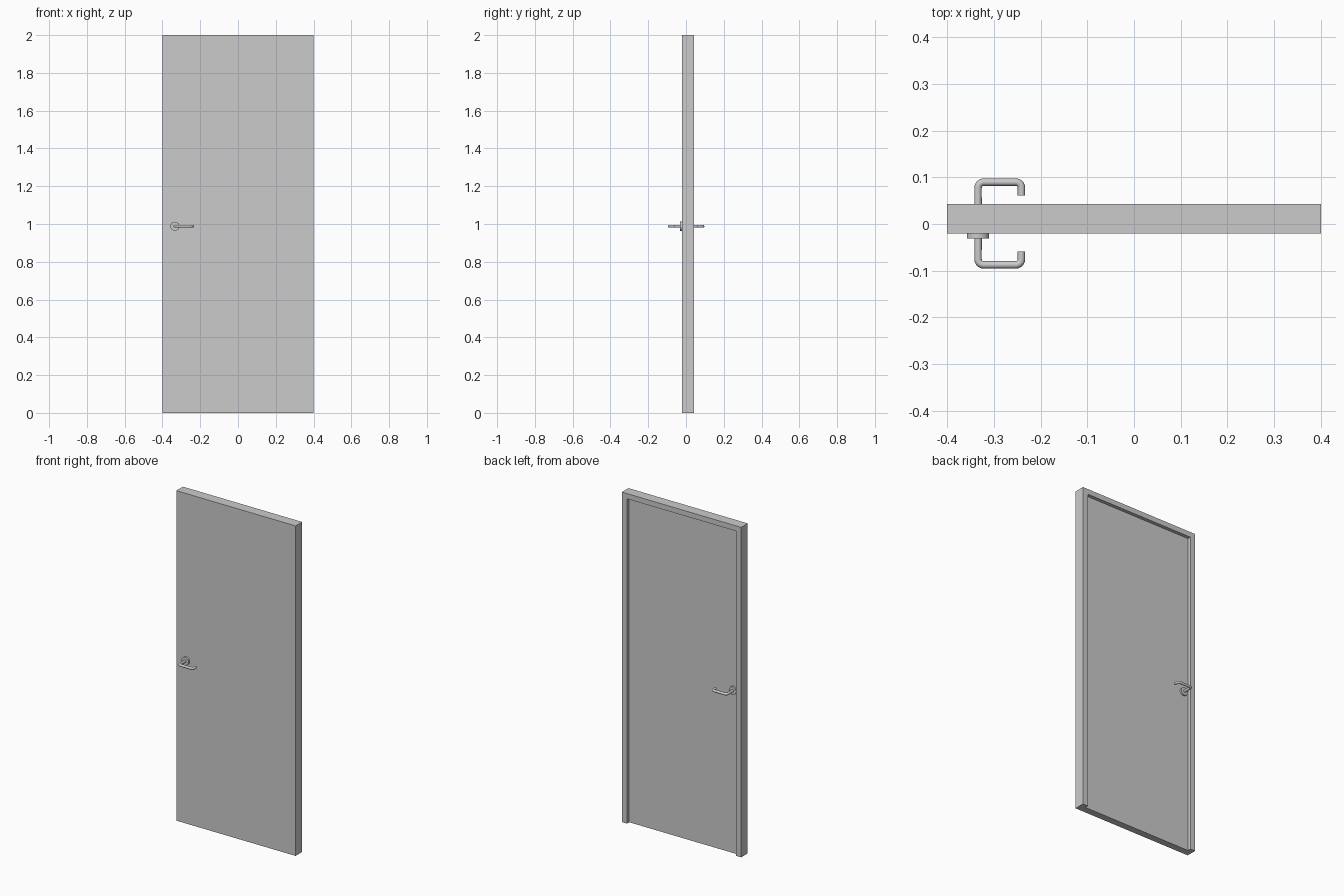
import bpy, math
from mathutils import Matrix, Vector

if "Cube" in bpy.data.objects:
    bpy.data.objects.remove(bpy.data.objects["Cube"])

HX, HZ = -0.334, 0.988            # handle axis
FRONT, PANEL_BACK, BACK = -0.02, 0.022, 0.043
MID = (FRONT + PANEL_BACK) / 2    # leaf mid-plane, handles mirror about it
INNER, TOP = 0.366, 1.968         # frame opening


def prism_from_profile(name, pts, y0, y1):
    """Extrude an x-z outline along y."""
    n = len(pts)
    verts = [(x, y, z) for y in (y0, y1) for x, z in pts]
    faces = [tuple(range(n)), tuple(range(2 * n - 1, n - 1, -1))]
    faces += [(i, i + n, (i + 1) % n + n, (i + 1) % n) for i in range(n)]
    me = bpy.data.meshes.new(name)
    me.from_pydata(verts, [], faces)
    ob = bpy.data.objects.new(name, me)
    bpy.context.collection.objects.link(ob)
    return ob


def smooth(ob):
    bpy.ops.object.select_all(action='DESELECT')
    bpy.context.view_layer.objects.active = ob
    ob.select_set(True)
    bpy.ops.object.shade_smooth_by_angle(angle=math.radians(40))


def fillet_path(corners, r, steps=6):
    """Round the right-angled inner corners of a 3D path."""
    pts = [Vector(corners[0])]
    for a, b, c in zip(corners, corners[1:], corners[2:]):
        a, b, c = Vector(a), Vector(b), Vector(c)
        u, v = (a - b).normalized() * r, (c - b).normalized() * r
        for i in range(steps + 1):
            t = math.pi / 2 * i / steps
            pts.append(b + u * (1 - math.sin(t)) + v * (1 - math.cos(t)))
    return pts + [Vector(corners[-1])]


def lever(name, side):
    y = lambda d: MID + side * d
    pts = fillet_path([(HX, y(0.021), HZ), (HX, y(0.0885), HZ),
                       (HX + 0.093, y(0.0885), HZ), (HX + 0.093, y(0.06), HZ)], 0.012)
    cu = bpy.data.curves.new(name, 'CURVE')
    cu.dimensions = '3D'
    cu.bevel_depth, cu.bevel_resolution, cu.use_fill_caps = 0.008, 3, True
    sp = cu.splines.new('POLY')
    sp.points.add(len(pts) - 1)
    for p, q in zip(sp.points, pts):
        p.co = (*q, 1)
    ob = bpy.data.objects.new(name, cu)
    bpy.context.collection.objects.link(ob)
    bpy.ops.object.select_all(action='DESELECT')
    bpy.context.view_layer.objects.active = ob
    ob.select_set(True)
    bpy.ops.object.convert(target='MESH')
    smooth(bpy.context.object)


def rosette(name, side):
    bpy.ops.mesh.primitive_cylinder_add(
        vertices=32, radius=0.024, depth=0.011, rotation=(math.pi / 2, 0, 0),
        location=(HX, MID + side * 0.0265, HZ))
    ob = bpy.context.object
    ob.name = name
    smooth(ob)


# Frame: inverted U around the opening
prism_from_profile("door_frame", [(-0.4, 0), (-INNER, 0), (-INNER, TOP), (INNER, TOP),
                                  (INNER, 0), (0.4, 0), (0.4, 2), (-0.4, 2)], FRONT, BACK)

# Leaf: flush at the front, recessed at the back
prism_from_profile("door_leaf", [(-INNER, 0), (INNER, 0), (INNER, TOP), (-INNER, TOP)],
                   FRONT, PANEL_BACK)

# Handles and rosettes on both sides
for label, side in (("front", -1), ("back", 1)):
    lever(label + "_handle", side)
    rosette(label + "_rosette", side)
